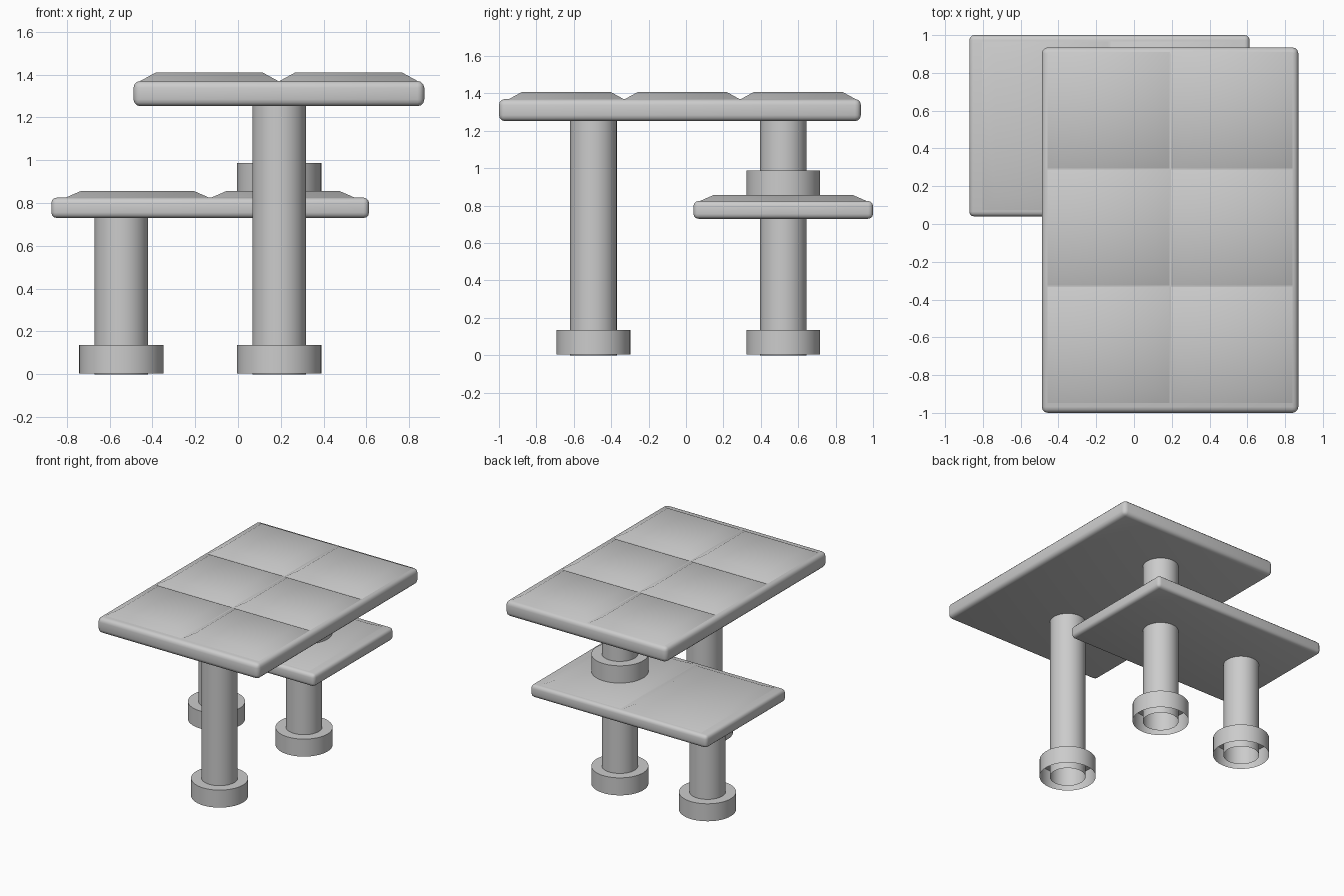
import bpy, bmesh, math

if "Cube" in bpy.data.objects:
    bpy.data.objects.remove(bpy.data.objects["Cube"])

LEG_R, FOOT_R, SIDES = 0.125, 0.197, 48


def finish(name, bm, smooth=True, angle=30):
    bmesh.ops.recalc_face_normals(bm, faces=bm.faces)
    mesh = bpy.data.meshes.new(name)
    bm.to_mesh(mesh)
    bm.free()
    ob = bpy.data.objects.new(name, mesh)
    bpy.context.collection.objects.link(ob)
    if smooth:
        bpy.ops.object.select_all(action='DESELECT')
        ob.select_set(True)
        bpy.context.view_layer.objects.active = ob
        bpy.ops.object.shade_smooth_by_angle(angle=math.radians(angle))
    return ob


def lathe(name, x, y, profile):
    """Open surface of revolution from (radius, z) points."""
    bm = bmesh.new()
    rings = []
    for r, z in profile:
        rings.append([bm.verts.new((x + r * math.cos(2 * math.pi * i / SIDES),
                                    y + r * math.sin(2 * math.pi * i / SIDES), z))
                      for i in range(SIDES)])
    for a, b in zip(rings, rings[1:]):
        for i in range(SIDES):
            j = (i + 1) % SIDES
            bm.faces.new((a[i], a[j], b[j], b[i]))
    return finish(name, bm)


def leg(name, x, y, z0, z1):
    """Hollow post with an open-bottomed collar as its foot."""
    lathe(name, x, y, [(LEG_R, z0), (LEG_R, z1)])
    lathe(name + "_foot", x, y,
          [(LEG_R, z0 + 0.136), (FOOT_R, z0 + 0.136), (FOOT_R, z0 + 0.003)])


def slab(name, x0, x1, y0, y1, z0, z1, bevel):
    """Board with rounded edges."""
    bm = bmesh.new()
    bmesh.ops.create_cube(bm, size=1)
    for v in bm.verts:
        v.co = ((x0 + x1) / 2 + v.co.x * (x1 - x0),
                (y0 + y1) / 2 + v.co.y * (y1 - y0),
                (z0 + z1) / 2 + v.co.z * (z1 - z0))
    bmesh.ops.bevel(bm, geom=bm.edges[:], offset=bevel, segments=3,
                    profile=0.5, affect='EDGES')
    return finish(name, bm, angle=35)


def cushions(name, x0, x1, y0, y1, nx, ny, z0, z1, slope):
    """Grid of sloped-edge pads meeting in shallow valleys."""
    bm = bmesh.new()
    dx, dy = (x1 - x0) / nx, (y1 - y0) / ny
    for i in range(nx):
        for j in range(ny):
            loops = []
            for s, z in ((0, z0), (slope, z1)):
                ax, bx = x0 + i * dx + s, x0 + (i + 1) * dx - s
                ay, by = y0 + j * dy + s, y0 + (j + 1) * dy - s
                loops.append([bm.verts.new((px, py, z)) for px, py in
                              ((ax, ay), (bx, ay), (bx, by), (ax, by))])
            low, top = loops
            bm.faces.new(top)
            for k in range(4):
                m = (k + 1) % 4
                bm.faces.new((low[k], low[m], top[m], top[k]))
    bmesh.ops.remove_doubles(bm, verts=bm.verts, dist=0.0005)
    return finish(name, bm, angle=40)


# Upper platform
slab("upper_board", -0.488, 0.87, -1.0, 0.935, 1.252, 1.37, 0.032)
cushions("upper_pads", -0.46, 0.842, -0.95, 0.91, 2, 3, 1.368, 1.409, 0.075)

# Lower platform
slab("lower_board", -0.872, 0.612, 0.04, 1.0, 0.73, 0.825, 0.026)
cushions("lower_pads", -0.81, 0.55, 0.07, 0.97, 2, 1, 0.823, 0.857, 0.078)

# Legs and feet
leg("front_leg", 0.192, -0.495, 0.0, 1.255)
leg("back_right_leg", 0.192, 0.52, 0.0, 0.733)
leg("back_left_leg", -0.545, 0.52, 0.0, 0.733)
leg("upper_post", 0.192, 0.52, 0.852, 1.255)
